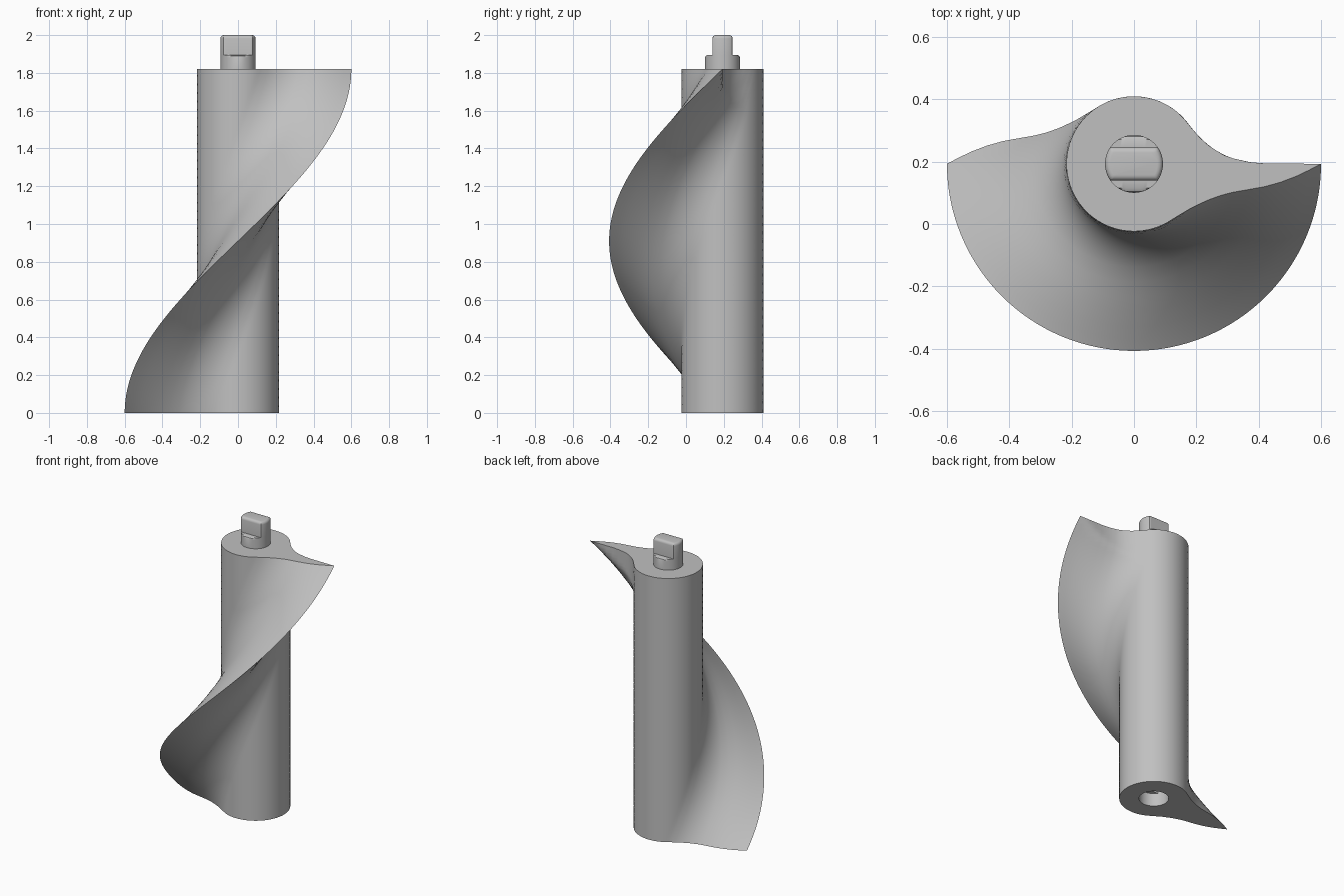
import bpy, bmesh
from math import sin, cos, pi, radians, sqrt
from mathutils import Matrix, Vector

if "Cube" in bpy.data.objects:
    bpy.data.objects.remove(bpy.data.objects["Cube"])

AXIS_Y = 0.193      # centre line of the core
HEIGHT = 1.82       # length of the twisted body
CORE_R = 0.2165
PIN_R = 0.093
FLAT = 0.054        # half thickness across the flats
LAYERS = 90

grey = bpy.data.materials.new("grey plastic")
grey.use_nodes = True
grey.diffuse_color = (0.53, 0.53, 0.53, 1)
grey.node_tree.nodes["Principled BSDF"].inputs["Base Color"].default_value = grey.diffuse_color


def finish(bm, name, angle):
    bmesh.ops.remove_doubles(bm, verts=bm.verts, dist=0.0001)
    bmesh.ops.recalc_face_normals(bm, faces=bm.faces)
    mesh = bpy.data.meshes.new(name)
    bm.to_mesh(mesh)
    bm.free()
    obj = bpy.data.objects.new(name, mesh)
    bpy.context.collection.objects.link(obj)
    obj.location.y = AXIS_Y
    mesh.materials.append(grey)
    bpy.ops.object.select_all(action="DESELECT")
    obj.select_set(True)
    bpy.context.view_layer.objects.active = obj
    bpy.ops.object.shade_smooth_by_angle(angle=radians(angle))


def add_ring(bm, points):
    return [bm.verts.new(p) for p in points]


def skin(bm, rings):
    for low, high in zip(rings, rings[1:]):
        for i in range(len(low)):
            j = (i + 1) % len(low)
            bm.faces.new((low[i], low[j], high[j], high[i]))


def pin_ring(bm, z, flat=1.0, radius=PIN_R, count=64):
    """Circle whose front and back are cut off flat."""
    pts = []
    for i in range(count):
        a = 2 * pi * i / count
        y = max(-flat, min(flat, radius * sin(a)))
        pts.append((radius * cos(a), y, z))
    return add_ring(bm, pts)


# Cross-section: round core flowing into a symmetric pointed blade
flank = [(0.135, 0.171), (0.16, 0.156), (0.185, 0.141), (0.212, 0.128), (0.238, 0.116),
         (0.265, 0.106), (0.29, 0.098), (0.318, 0.091), (0.37, 0.082), (0.42, 0.073),
         (0.47, 0.059), (0.52, 0.04), (0.56, 0.021)]
start, steps = radians(56), 56
arc = [(CORE_R * cos(a), CORE_R * sin(a))
       for a in (start + (2 * pi - 2 * start) * i / steps for i in range(steps + 1))]
section = [(0.6, 0)] + flank[::-1] + arc + [(x, -y) for x, y in flank]

# Upright trimming line behind the blade at its top end
trim = [(0.18, 0.12), (0.207, 0.088), (0.245, 0.054), (0.29, 0.027), (0.34, 0.01),
        (0.4, 0.001), (0.601, 0)]


def trim_y(x):
    if x < trim[0][0]:
        return sqrt(max(0, CORE_R ** 2 - x ** 2))
    for (x0, y0), (x1, y1) in zip(trim, trim[1:]):
        if x <= x1:
            return y0 + (y1 - y0) * (x - x0) / (x1 - x0)
    return 0


# Twisted body: half a turn from bottom to top
bm = bmesh.new()
rings = []
for k in range(LAYERS + 1):
    t = k / LAYERS
    turn = Matrix.Rotation(pi + pi * t, 3, "Z")
    points = [turn @ Vector((x, y, 0)) for x, y in section]
    for i, p in enumerate(points):
        p.z = HEIGHT * t
        if 0 < i <= len(flank):
            p.y = min(p.y, trim_y(p.x))
    rings.append(add_ring(bm, points))
skin(bm, rings)
bm.faces.new(rings[-1])

# Socket in the underside, shaped to take the pin of a matching piece
socket = [pin_ring(bm, 0), pin_ring(bm, 0.09),
          pin_ring(bm, 0.09, FLAT), pin_ring(bm, 0.19, FLAT)]
skin(bm, socket)
bm.faces.new(socket[-1])
rim = [e for e in bm.edges if e.is_boundary and all(abs(v.co.z) < 1e-6 for v in e.verts)]
bmesh.ops.triangle_fill(bm, use_beauty=True, edges=rim, normal=(0, 0, -1))
finish(bm, "screw_blade_body", 35)

# Connecting pin: round collar with soft shoulder, flatted tang, softened top edge
bm = bmesh.new()
pin = [pin_ring(bm, HEIGHT - 0.01), pin_ring(bm, 1.88), pin_ring(bm, 1.89, 0.088),
       pin_ring(bm, 1.895, 0.078), pin_ring(bm, 1.895, FLAT), pin_ring(bm, 1.982, FLAT)]
for i in range(1, 5):
    a = i * pi / 8
    inset = 0.018 * (1 - cos(a))
    pin.append(pin_ring(bm, 1.982 + 0.018 * sin(a), FLAT - inset, PIN_R - inset))
skin(bm, pin)
bm.faces.new(pin[0])
bm.faces.new(pin[-1])
finish(bm, "connecting_pin", 35)
